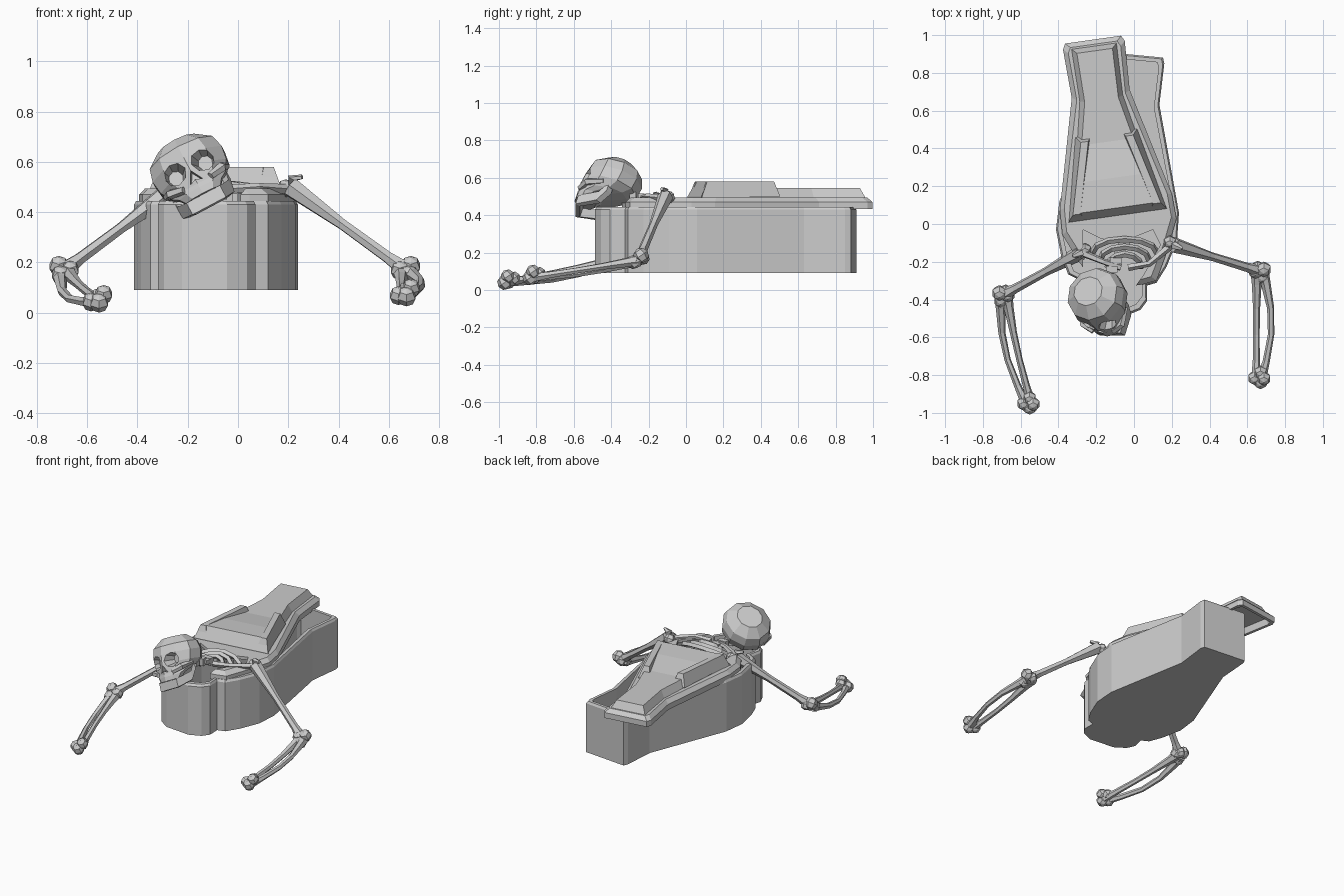
import bpy, bmesh, math
from mathutils import Vector, Matrix

if "Cube" in bpy.data.objects:
    bpy.data.objects.remove(bpy.data.objects["Cube"])


def make(name, bm, mat=None):
    if mat:
        bm.transform(mat)
    bmesh.ops.recalc_face_normals(bm, faces=bm.faces)
    me = bpy.data.meshes.new(name)
    bm.to_mesh(me)
    bm.free()
    ob = bpy.data.objects.new(name, me)
    bpy.context.collection.objects.link(ob)
    return ob


def loft(bm, rings, close=True):
    loops = [[bm.verts.new(p) for p in r] for r in rings]
    n = len(loops[0])
    for a, b in zip(loops, loops[1:]):
        for i in range(n):
            bm.faces.new((a[i], a[(i + 1) % n], b[(i + 1) % n], b[i]))
    if close:
        bm.faces.new(loops[0][::-1])
        bm.faces.new(loops[-1])
    return bm


def outline(half, z, inset=0.0):
    """Mirror a half profile (width, length) into a closed ring."""
    lo, hi = min(v for _, v in half), max(v for _, v in half)
    mid, k = (lo + hi) / 2, 1 - 2 * inset / (hi - lo)
    h = [(max(u - inset, 0.01), mid + (v - mid) * k) for u, v in half]
    return [(u, v, z) for u, v in h] + [(-u, v, z) for u, v in reversed(h)]


def tube(bm, pts, radii, sides=6):
    pts = [Vector(p) for p in pts]
    rings = []
    for i, p in enumerate(pts):
        d = (pts[min(i + 1, len(pts) - 1)] - pts[max(i - 1, 0)]).normalized()
        a = d.cross(Vector((0.1, 0.2, 1))).normalized()
        b = d.cross(a)
        rings.append([p + radii[i] * (a * math.cos(t) + b * math.sin(t))
                      for t in (2 * math.pi * k / sides for k in range(sides))])
    loft(bm, rings)


def knob(bm, p, r):
    bmesh.ops.create_uvsphere(bm, u_segments=6, v_segments=4, radius=r, matrix=Matrix.Translation(p)
                              @ Matrix.Rotation(.6, 4, 'X'))


def cut(ob, cutter):
    m = ob.modifiers.new("cut", 'BOOLEAN')
    m.operation, m.object, m.solver = 'DIFFERENCE', cutter, 'EXACT'
    cutter.hide_render = True
    cutter.hide_viewport = True


# Coffin base: hollow, tapered to the foot, rounded head bay
base = [(.155, .90), (.165, .87), (.16, .65), (.318, .09), (.322, -.06), (.28, -.20), (.235, -.29),
        (.185, -.31), (.195, -.39), (.165, -.44), (.09, -.48)]
bmat = Matrix.Translation((-.087, 0, 0)) @ Matrix.Rotation(math.radians(-5.5), 4, 'Z')
bm = loft(bmesh.new(), [outline(base, .09), outline(base, .43), outline(base, .445, .008),
                        outline(base, .445, .028), outline(base, .12, .028)])
make("coffin_base", bm, bmat)

# Lid: swung sideways, with a hollow underside and a broken opening near the head
lid = [(.15, .91), (.165, .88), (.155, .62), (.30, .04), (.305, -.09), (.24, -.24), (.155, -.40), (.08, -.41)]
lmat = Matrix.Translation((-.09, .075, 0)) @ Matrix.Rotation(math.radians(8), 4, 'Z')
bm = loft(bmesh.new(), [outline(lid, .475, .03), outline(lid, .432, .02), outline(lid, .432),
                        outline(lid, .47), outline(lid, .495, .025)])
lid_ob = make("coffin_lid", bm, lmat)
hole = [(-.27, -.03), (-.17, -.08), (-.05, -.09), (.10, -.03), (.14, -.11), (.05, -.27), (-.08, -.45), (-.27, -.24)]
cutter = make("lid_opening_cutter", loft(bmesh.new(), [[(x, y, z) for x, y in hole] for z in (.4, .6)]))
cut(lid_ob, cutter)

# Raised lid panel, chest wedge sloping to the foot, and flanking ridges
long_panel = [(.125, .88), (.12, .60), (.16, .40), (.265, -.03)]
bm = loft(bmesh.new(), [outline(long_panel, .485), outline(long_panel, .545, .03)])
make("lid_long_panel", bm, lmat)
wedge = [(-.03, .50, .265), (.01, .58, .22), (.17, .572, .17), (.40, .54, .12)]
bm = loft(bmesh.new(), [[(-w, v, .48), (w, v, .48), (w, v, z), (-w, v, z)] for v, z, w in wedge])
make("lid_chest_wedge", bm, lmat)
for s, side in ((-1, "left"), (1, "right")):
    bm = loft(bmesh.new(), [[(s * (c - .04), v, .5), (s * (c + .045), v, .5), (s * (c + .02), v + d, .58),
                             (s * (c - .02), v + d, .58)] for v, c, d in ((-.025, .215, .03), (.41, .12, -.03))])
    make(side + "_lid_ridge", bm, lmat)

# Spine, ribs and collar bones showing in the opening
bm = bmesh.new()
for i in range(6):
    bmesh.ops.create_cube(bm, size=1, matrix=Matrix.Translation((-.03 - .022 * i, -.06 - .045 * i, .46 + .008 * i))
                          @ Matrix.Diagonal((.06, .035, .05, 1)))
make("spine", bm)
bm = bmesh.new()
for k in range(3):
    r, y = .09 + .04 * k, -.25 + .04 * k
    tube(bm, [(-.05 + r * math.cos(t), y + .02 + .07 * math.sin(t), .45 + .06 * math.sin(t))
              for t in (math.pi * j / 6 for j in range(7))], [.017] * 7, 4)
make("ribs", bm)
bm = bmesh.new()
tube(bm, [(-.03, -.23, .49), (.08, -.21, .50), (.20, -.11, .49)], [.02, .016, .022], 5)
tube(bm, [(-.07, -.23, .49), (-.16, -.20, .50), (-.28, -.15, .48)], [.02, .016, .022], 5)
make("collar_bones", bm)


# Arms: upper bone, paired forearm bones, knuckled elbow and wrist
def arm(side, s, e, w, bow1, bow2):
    s, e, w = Vector(s), Vector(e), Vector(w)
    sg = 1 if side == "right" else -1
    bm = bmesh.new()
    tube(bm, [s.lerp(e, t) for t in (0, .14, .45, .85, 1)], [.042, .036, .023, .025, .036])
    knob(bm, s + Vector((-.02 * sg, .015, -.005)), .036)
    tube(bm, [s + Vector((.02 * sg, -.01, -.01)), s + Vector((.005 * sg, -.005, .035)),
              s + Vector((.045 * sg, -.02, .04))], [.03, .022, .01], 5)
    make(side + "_upper_arm", bm)
    bm = bmesh.new()
    for o, b in ((-.015, bow1), (.015, bow2)):
        d = Vector((o, 0, -.012))
        path = [e.lerp(w, t) + d + Vector(b) * math.sin(math.pi * t) for t in (0, .12, .35, .6, .85, 1)]
        tube(bm, path, [.034, .026, .019, .017, .019, .026])
    make(side + "_forearm", bm)
    bm = bmesh.new()
    for dx, dy, dz, r in ((.022, .01, .015, .042), (-.022, .0, .0, .04), (.016, -.03, -.02, .038), (-.01, .02, .0, .036)):
        knob(bm, e + Vector((dx * sg, dy, dz)), r)
    make(side + "_elbow", bm)
    bm = bmesh.new()
    for dx, dy, dz, r in ((.026, -.008, .018, .038), (-.024, -.005, -.012, .038), (.008, -.025, -.015, .04), (.008, .025, .008, .036)):
        knob(bm, w + Vector((dx, dy, dz)), r)
    make(side + "_wrist", bm)


arm("right", (.21, -.11, .50), (.665, -.25, .17), (.662, -.81, .08), (0, 0, -.02), (.05, 0, 0))
arm("left", (-.28, -.15, .475), (-.69, -.375, .17), (-.56, -.945, .055), (-.045, 0, -.035), (-.01, 0, .0))

# Skull: faceted cranium with tapered face, cut sockets, brow and jaw
smat = Matrix.Translation((-.183, -.398, .555)) @ Matrix.Rotation(math.radians(-28), 4, 'Y') \
    @ Matrix.Rotation(math.radians(-16), 4, 'X')


def ring(w, y0, y1, z, slope=0.0):
    c = (y0 + y1) / 2
    out = []
    for k in range(10):
        t = math.pi * (k + .5) / 5
        y = c + (y1 - y0) / 2 * math.sin(t)
        out.append((w * math.cos(t), y, z + slope * (y - c)))
    return out


bm = loft(bmesh.new(), [
    ring(.08, -.165, -.05, -.135, .1), ring(.10, -.165, -.02, -.105, .1), ring(.125, -.165, .10, -.075, .15),
    ring(.155, -.165, .15, -.03), ring(.163, -.155, .16, .03), ring(.148, -.14, .145, .085),
    ring(.085, -.075, .085, .135)])
skull = make("skull", bm, smat)
bm = bmesh.new()
for x in (-.066, .066):
    bmesh.ops.create_cone(bm, cap_ends=True, segments=8, radius1=.03, radius2=.066, depth=.13,
                          matrix=Matrix.Translation((x, -.145, -.012)) @ Matrix.Rotation(math.pi / 2, 4, 'X'))
cut(skull, make("eye_socket_cutter", bm, smat))
nose = [(0, -.035), (-.028, -.085), (0, -.075), (.028, -.085)]
bm = loft(bmesh.new(), [[(x, y, z) for x, z in nose] for y in (-.25, -.12)])
cut(skull, make("nose_cutter", bm, smat))

# Cheek bones and lower jaw
bm = bmesh.new()
for s in (-1, 1):
    tube(bm, [(s * .06, -.15, -.09), (s * .115, -.12, -.07), (s * .135, -.03, -.05)], [.016, .02, .014], 5)
make("cheek_bones", bm, smat)
bm = bmesh.new()
jaw = [(-.125, 0, -.07), (-.115, -.04, -.135), (-.075, -.145, -.168), (.075, -.145, -.168), (.115, -.04, -.135), (.125, 0, -.07)]
loft(bm, [[(x * k, y + d, z + o) for k, d, o in ((1, 0, -.026), (1, 0, .028), (.8, .025, .028), (.8, .025, -.026))]
          for x, y, z in jaw])
make("lower_jaw", bm, smat)
